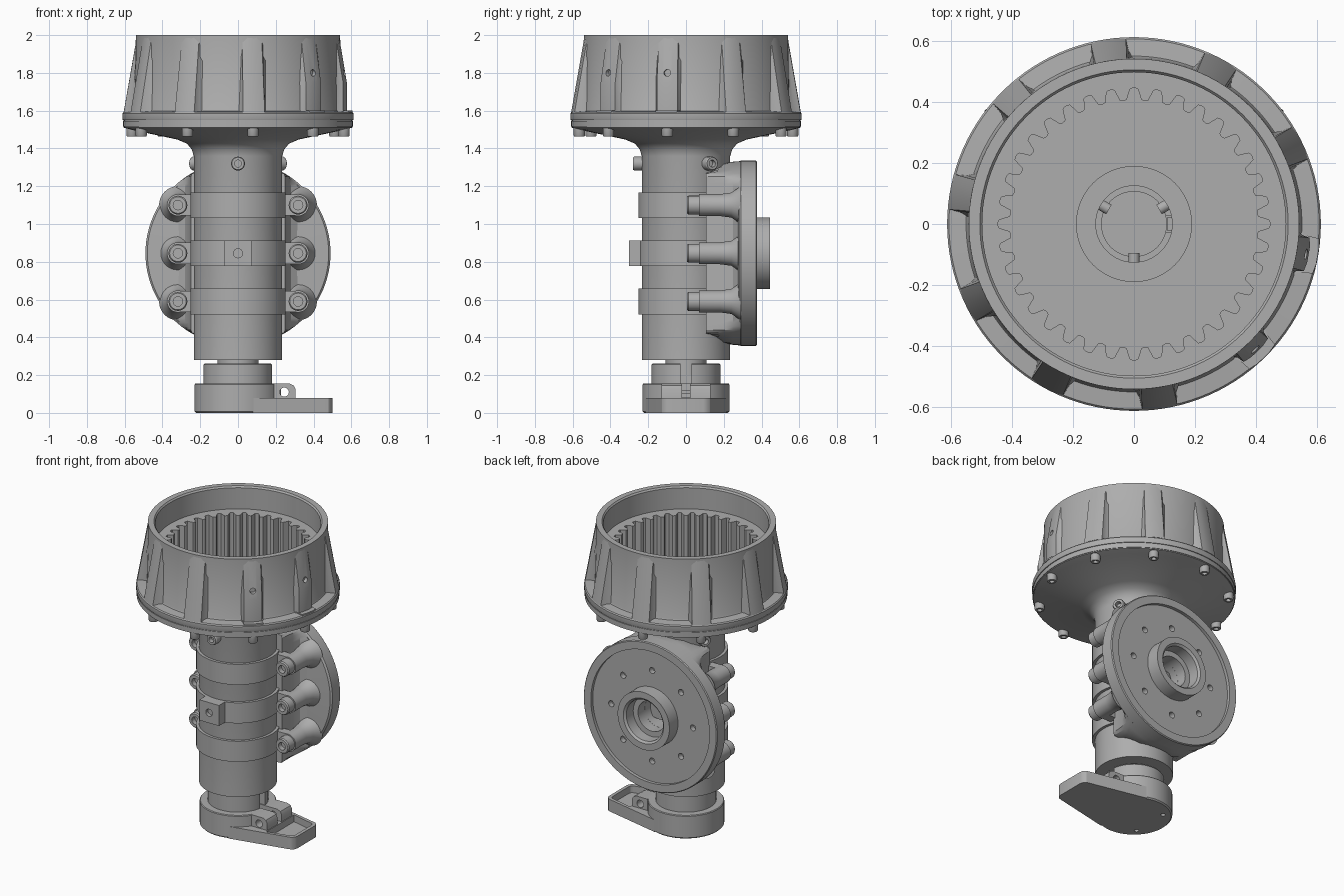
import bpy, bmesh
from math import pi, sin, cos, radians, sqrt
from mathutils import Vector, Matrix

if "Cube" in bpy.data.objects:
    bpy.data.objects.remove(bpy.data.objects["Cube"])

grey = bpy.data.materials.new("machined grey")
grey.use_nodes = True
grey.diffuse_color = (0.42, 0.42, 0.42, 1)
grey.node_tree.nodes["Principled BSDF"].inputs["Base Color"].default_value = grey.diffuse_color


def finish(name, bm):
    bmesh.ops.recalc_face_normals(bm, faces=bm.faces)
    mesh = bpy.data.meshes.new(name)
    bm.to_mesh(mesh)
    bm.free()
    mesh.materials.append(grey)
    mesh.shade_smooth()
    mesh.set_sharp_from_angle(angle=radians(30))
    ob = bpy.data.objects.new(name, mesh)
    bpy.context.collection.objects.link(ob)
    return ob


def loft(name, loops, closed=False):
    """Skin matching loops; join last to first if closed, else cap both ends."""
    bm = bmesh.new()
    rings = [[bm.verts.new(p) for p in loop] for loop in loops]
    n = len(rings[0])
    pairs = list(zip(rings, rings[1:] + rings[:1]))
    for a, b in pairs if closed else pairs[:-1]:
        for i in range(n):
            j = (i + 1) % n
            bm.faces.new((a[i], a[j], b[j], b[i]))
    if not closed:
        bm.faces.new(rings[0])
        bm.faces.new(rings[-1])
    return finish(name, bm)


def lathe(name, profile, at=(0, 0, 0), axis=(0, 0, 1), n=64, closed=False, shape=None):
    """Turn (radius, height) points around an axis."""
    turn = Vector((0, 0, 1)).rotation_difference(Vector(axis)).to_matrix().to_4x4()
    frame = Matrix.Translation(at) @ turn
    loops = []
    for r, h in profile:
        loop = []
        for i in range(n):
            t = 2 * pi * i / n
            q = shape(r, t) if shape else r
            loop.append(frame @ Vector((q * cos(t), q * sin(t), h)))
        loops.append(loop)
    return loft(name, loops, closed)


def rod(name, r, h0, h1, at=(0, 0, 0), axis=(0, 0, 1), n=24):
    return lathe(name, [(r, h0), (r, h1)], at, axis, n)


def box(name, lo, hi):
    return loft(name, [[(lo[0], lo[1], z), (hi[0], lo[1], z), (hi[0], hi[1], z), (lo[0], hi[1], z)]
                       for z in (lo[2], hi[2])])


def cut(target, *cutters):
    for c in cutters:
        mod = target.modifiers.new("cut", "BOOLEAN")
        mod.operation, mod.object, mod.solver = "DIFFERENCE", c, "EXACT"
    deps = bpy.context.evaluated_depsgraph_get()
    mesh = bpy.data.meshes.new_from_object(target.evaluated_get(deps))
    target.modifiers.clear()
    target.data = mesh
    mesh.shade_smooth()
    mesh.set_sharp_from_angle(angle=radians(30))
    for c in cutters:
        bpy.data.objects.remove(c)


def bolt(name, r, h, at, axis):
    """Cap screw head with a hexagonal-looking socket."""
    s = r * 0.5
    lathe(name, [(r, 0), (r, h * 0.88), (r * 0.88, h), (s, h), (s, h * 0.5)], at, axis, 20)


def polar(r, deg, z=0):
    return Vector((r * cos(radians(deg)), r * sin(radians(deg)), z))


# Column flaring into the head's bottom plate, hollow through the middle
column = lathe("column", [
    (0.125, 0.28), (0.234, 0.28), (0.234, 1.36), (0.245, 1.395), (0.27, 1.425), (0.32, 1.447),
    (0.56, 1.498), (0.605, 1.51), (0.605, 1.55), (0.19, 1.55), (0.19, 1.575), (0.125, 1.575)],
    n=96, closed=True)
cut(column, rod("port_cutter", 0.1, 0, 0.5, (0, 0, 0.845), (0, 1, 0)))

# Head: flanged cup
lathe("head_cup", [
    (0.497, 1.55), (0.61, 1.55), (0.612, 1.555), (0.612, 1.585), (0.606, 1.592), (0.55, 1.597),
    (0.546, 1.605), (0.541, 2.0), (0.505, 2.0), (0.497, 1.99)], n=120, closed=True)
lathe("flange_seam", [(0.59, 1.515), (0.609, 1.515), (0.609, 1.545), (0.59, 1.545)], n=120, closed=True)


# Internal ring gear
def teeth(r, t):
    if r > 0.47:
        return r
    wave = max(-1, min(1, 1.7 * cos(36 * t)))
    return r + 0.02 * wave


lathe("ring_gear", [(0.425, 1.55), (0.499, 1.55), (0.499, 1.85), (0.425, 1.85)],
      n=432, closed=True, shape=teeth)

# Tapered ribs on the cup, with a screw under each
for k in range(10):
    mid = 26 + 36 * k
    notched = k in (8, 9)
    outline = [(0.607, 1.59), (0.535, 1.998)]
    if notched:
        outline = [(0.607, 1.59), (0.607, 1.6), (0.577, 1.6), (0.577, 1.75), (0.535, 1.998)]
    loops = []
    for r, z in outline:
        half = [(r + 0.004, 2.5), (r, 5.5), ((r + 0.53) / 2, 6.2), (0.53, 8.5)]
        ring = [(q, -a) for q, a in reversed(half)] + half
        loops.append([polar(q, mid + a, z) for q, a in ring])
    rib = loft("head_rib", loops)
    if notched:
        cut(rib, rod("pin_hole_cutter", 0.018, 0.55, 0.65, (0, 0, 1.8), polar(1, mid), 16))
    bolt("flange_screw", 0.03, 0.052, polar(0.57, mid, 1.515), (0, 0, -1))

# Radial locking screws whose tips reach into the bore
for deg in (-90, 30, 150):
    bolt("locking_screw", 0.037, 0.06, polar(0.22, deg, 1.32), polar(1, deg))
    rod("locking_screw_tip", 0.018, 0.095, 0.23, (0, 0, 1.32), polar(1, deg), 16)

# Rear mounting disc with hub
MID = 0.845
BACK = (0, 1, 0)
disc = lathe("mounting_disc", [
    (0.1, 0.26), (0.48, 0.28), (0.49, 0.29), (0.49, 0.37), (0.485, 0.376), (0.435, 0.376),
    (0.435, 0.355), (0.19, 0.355), (0.19, 0.445), (0.148, 0.445), (0.135, 0.433), (0.135, 0.36), (0.1, 0.36)],
    (0, 0, MID), BACK, 96, True)
cut(disc, *[rod("disc_hole_cutter", 0.02, 0.32, 0.4,
                (0.3 * cos(k * pi / 4), 0, MID + 0.3 * sin(k * pi / 4)), BACK, 16) for k in range(8)])

# Saddle joining the disc to the column
loops = []
for y, hx, hz in ((0.105, 0.25, 0.425), (0.2, 0.26, 0.475), (0.25, 0.28, 0.485), (0.29, 0.34, 0.488)):
    loop = []
    for i in range(96):
        t = 2 * pi * i / 96
        x, z = 0.488 * cos(t), 0.488 * sin(t)
        loop.append((max(-hx, min(hx, x)), y, MID + max(-hz, min(hz, z))))
    loops.append(loop)
saddle = loft("saddle", loops)
cut(saddle, rod("saddle_port_cutter", 0.1, 0, 0.5, (0, 0, MID), BACK),
    rod("saddle_bore_cutter", 0.2, 0.2, 1.5, n=48))

# Clamp bands with ears, bosses and screws
for k in (-1, 0, 1):
    z = MID + 0.255 * k
    lathe("clamp_band", [(0.22, z - 0.068), (0.252, z - 0.068), (0.252, z + 0.068), (0.22, z + 0.068)],
          n=96, closed=True)
    for side in (-1, 1):
        x = 0.318 * side
        a, b = sorted((0.2 * side, x))
        box("band_ear", (a, 0.068, z - 0.056), (b, 0.125, z + 0.056))
        lathe("saddle_boss", [(0.058, 0.068), (0.058, 0.18), (0.066, 0.24), (0.1, 0.29)], (x, 0, z), BACK, 32)
        bolt("clamp_screw", 0.05, 0.065, (x, 0.07, z), (0, -1, 0))

# Square pad on the middle band
pad = box("front_pad", (-0.072, -0.303, MID - 0.068), (0.072, -0.2, MID + 0.068))
cut(pad, rod("pad_hole_cutter", 0.024, 0.28, 0.35, (0, 0, MID), (0, -1, 0)))

# Foot: neck, split collar and base
rod("neck", 0.108, 0.2, 0.3, n=48)
collar = lathe("collar", [(0.182, 0.1), (0.182, 0.255), (0.177, 0.262), (0.1, 0.262)], n=64)
cut(collar, box("collar_slot_cutter", (0.1, -0.028, 0.12), (0.3, 0.028, 0.3)))
base = lathe("base", [(0.222, 0), (0.23, 0.008), (0.23, 0.15), (0.226, 0.155)], n=96)
cut(base, box("base_slot_cutter", (0.11, -0.022, 0.085), (0.3, 0.022, 0.2)),
    *[rod("base_hole_cutter", 0.014, -0.02, 0.03, polar(0.175, 45 + 90 * k), n=16) for k in range(4)])


# Lever tray reaching out to the side
def tray(x0, x1, y0, y1, z0, z1, r, name):
    pts = [(x0, -y0), *[(x1 - r + r * sin(t), -y1 + r - r * cos(t)) for t in (0, pi / 6, pi / 3, pi / 2)]]
    pts += [(x, -y) for x, y in reversed(pts)]
    return loft(name, [[(x, y, z) for x, y in pts] for z in (z0, z1)])


lever = tray(0.08, 0.5, 0.215, 0.132, 0, 0.08, 0.04, "lever")
cut(lever, tray(0.31, 0.478, 0.145, 0.11, 0.035, 0.12, 0.025, "lever_recess_cutter"))

# Clamp ears on the collar with a cross hole
for side in (-1, 1):
    outline = [(0.19, 0.06), (0.305, 0.06), (0.305, 0.125), (0.295, 0.145), (0.275, 0.155), (0.19, 0.155)]
    ear = loft("foot_ear", [[(x, y * side, z) for x, z in outline] for y in (0.022, 0.13)])
    cut(ear, rod("ear_hole_cutter", 0.024, -0.2, 0.2, (0.245, 0, 0.11), BACK))
